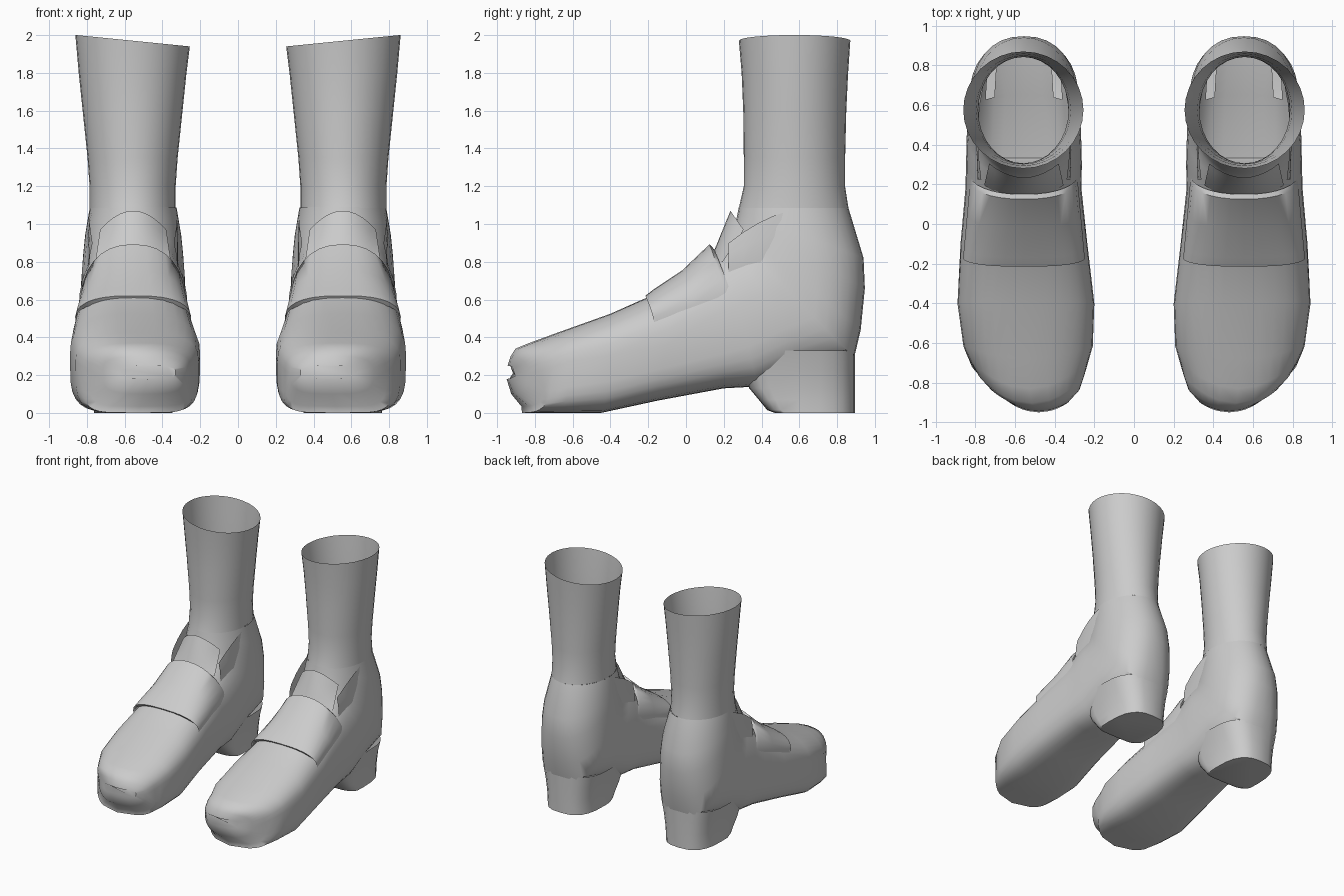
import bpy, bmesh, math

if "Cube" in bpy.data.objects:
    bpy.data.objects.remove(bpy.data.objects["Cube"])

grey = bpy.data.materials.new("light_grey")
grey.diffuse_color = (0.6, 0.6, 0.6, 1)
grey.use_nodes = True
grey.node_tree.nodes["Principled BSDF"].inputs["Base Color"].default_value = grey.diffuse_color
MID = 0.555  # centre line of the right foot


def spow(v, p):
    return math.copysign(abs(v) ** p, v)


def over_heel(v):
    return abs(v.co.x - MID) < .2 and .42 < v.co.y < .88 and v.co.z < .34


def loft(name, rings, closed=True, capped=False, open_heel=False):
    """Skin a list of equal-length point rings, then mirror to the other foot."""
    bm = bmesh.new()
    vs = [[bm.verts.new(p) for p in r] for r in rings]
    n = len(vs[0])
    for a, b in zip(vs, vs[1:]):
        for i in range(n if closed else n - 1):
            j = (i + 1) % n
            bm.faces.new((a[i], a[j], b[j], b[i]))
    if capped:
        bm.faces.new(vs[0])
    bmesh.ops.recalc_face_normals(bm, faces=bm.faces)
    # the skin must face away from the foot's centre line
    if sum(f.normal.x * (f.calc_center_median().x - MID) * f.calc_area() for f in bm.faces) < 0:
        bmesh.ops.reverse_faces(bm, faces=bm.faces)
    if open_heel:
        inner = [f for f in bm.faces if all(over_heel(v) for v in f.verts)]
        bmesh.ops.delete(bm, geom=inner, context='FACES')
    me = bpy.data.meshes.new(name)
    bm.to_mesh(me)
    bm.free()
    me.materials.append(grey)
    ob = bpy.data.objects.new(name, me)
    bpy.context.collection.objects.link(ob)
    bpy.context.view_layer.objects.active = ob
    ob.select_set(True)
    bpy.ops.object.shade_smooth_by_angle(angle=math.radians(45))
    ob.select_set(False)
    ob.modifiers.new("other_foot", 'MIRROR').use_mirror_merge = False
    return ob


def section(yb, zb, yt, zt, xl, xr, f=0.5, pb=1.0, pt=1.0, bend=0.0, n=32):
    """Closed rounded section between a bottom/back point and a top/front point."""
    pts = []
    for i in range(n):
        t = 2 * math.pi * i / n
        c, s = math.cos(t), math.sin(t)
        p = pt if s > 0 else pb
        v = f + spow(s, p) * ((1 - f) if s > 0 else f)
        a = spow(c, p)
        pts.append(((xl + xr) / 2 + (xr - xl) / 2 * a,
                    yb + (yt - yb) * v + bend * a * a, zb + (zt - zb) * v))
    return pts


# Front of the shoe: upright sections (bottom y z, top y z, left x, right x, fullest height)
front = [(-.95, .18, -.945, .25, .33, .63, .5),
         (-.925, .1, -.928, .3, .275, .72, .55),
         (-.872, .035, -.903, .34, .25, .785, .62),
         (-.868, 0, -.83, .37, .235, .82, .66),
         (-.7, 0, -.68, .425, .208, .86, .64),
         (-.45, 0, -.4, .525, .2, .89, .58),
         (-.15, .065, -.05, .68, .235, .875, .48),
         (.2, .13, .15, .83, .265, .85, .42)]
bends = (.05, .09, .13, .14, .07, .02, 0, 0)  # sweeps the toe sections back at the sides
shoe = []
for k, row in enumerate(front):
    pb = 0.6 if k < 2 else 0.38 + 0.05 * max(0, k - 3)
    shoe.append(section(*row, pb, 0.62 + 0.03 * k, bends[k]))

# Back of the shoe: sections fan round the heel (back y z, half width)
back = [(.38, .14, .292), (.65, .24, .288), (.89, .29, .278), (.925, .44, .275),
        (.947, .66, .265), (.94, .82, .255), (.86, 1.085, .23)]
for k, (y, z, hw) in enumerate(back):
    u = k / 6
    shoe.append(section(y, z, .2 + .08 * u ** 0.5, .88 + .21 * u, MID - hw, MID + hw,
                        .44 + .06 * u, .62 + .38 * u, .85 + .15 * u))
loft("shoe", shoe, capped=True, open_heel=True)

# Sock: flared open tube with a slanted rim
sock = []
for z in (1.085, 1.2, 1.35, 1.6, 1.8, 1.97):
    flare = max(0, z - 1.25) / .72
    low = max(0, 1.2 - z) / .115
    hw = .228 + .075 * flare
    ring = section(.842 + .028 * flare ** 2 + .018 * low, z,
                   .306 - .026 * flare ** 3 - .026 * low, z, .558 - hw, .558 + hw)
    slant = .1 if z > 1.9 else 0
    sock.append([(x, y, h + slant * (x - MID)) for x, y, h in ring])
loft("sock", sock)

# Heel block: straight back, curved breast at the front
heel = []
for z, breast in ((0, .47), (.015, .43), (.07, .385), (.13, .335), (.23, .3), (.33, .28)):
    ring = []
    for i in range(24):
        t = 2 * math.pi * i / 24
        c, s = math.cos(t), math.sin(t)
        p = 0.72 if s > 0 else 0.4
        y = .6 + spow(s, p) * (.294 if s > 0 else .6 - breast)
        ring.append((MID + (.208 + .5 * z * z) * spow(c, p), y, z))
    heel.append(ring)
loft("heel_block", heel, capped=True)

# Instep band: raised arches across the foot, lipped at both ends
band = []
for y, top in ((-.195, .59), (-.215, .62), (-.17, .655), (-.02, .755), (.125, .893), (.15, .865)):
    u = max(0, (y + .215) / .365)
    p = .72 + .16 * u
    arch = []
    for i in range(17):
        t = math.pi * i / 16
        c, s = math.cos(t), max(0, math.sin(t))
        low = .46 + .1 * u
        hw = (.318 - .038 * u) * (1 - .05 * (1 - s) ** 4)
        arch.append((MID + hw * spow(c, p),
                     y + (.05 + .06 * u) * (1 - s), low + (top - low) * s ** p))
    band.append(arch)
loft("instep_band", band, closed=False)

# Tongue: rounded flap leaning against the ankle
tongue = []
for k in range(6):
    u = k / 5
    row = []
    for i in range(11):
        a = -1 + i / 5
        row.append((MID + a * (.2 - .025 * u), .125 + .11 * u + .07 * a * a,
                    .8 + u * (.27 - .1 * a * a)))
    tongue.append(row)
loft("tongue", tongue, closed=False)

# Collar: thin side wings rising towards the back, sunk into the shoe below and behind
for name, side in (("outer_collar", 1), ("inner_collar", -1)):
    wing = []
    for k in range(7):
        y = .225 + .465 * k / 6
        top = 1.088 - .19 * (1 - k / 6) ** 2
        row = []
        for u in (0, .35, .7, 1):
            z = .7 + (top - .7) * u
            hw = .278 - .105 * (z - .62) - .035 * u * ((y - .52) / .3) ** 2
            hw -= .04 * (1 - u) ** 2 + .012 * (k / 6) ** 4
            row.append((MID + side * hw, y, z))
        wing.append(row)
    loft(name, wing, closed=False)
